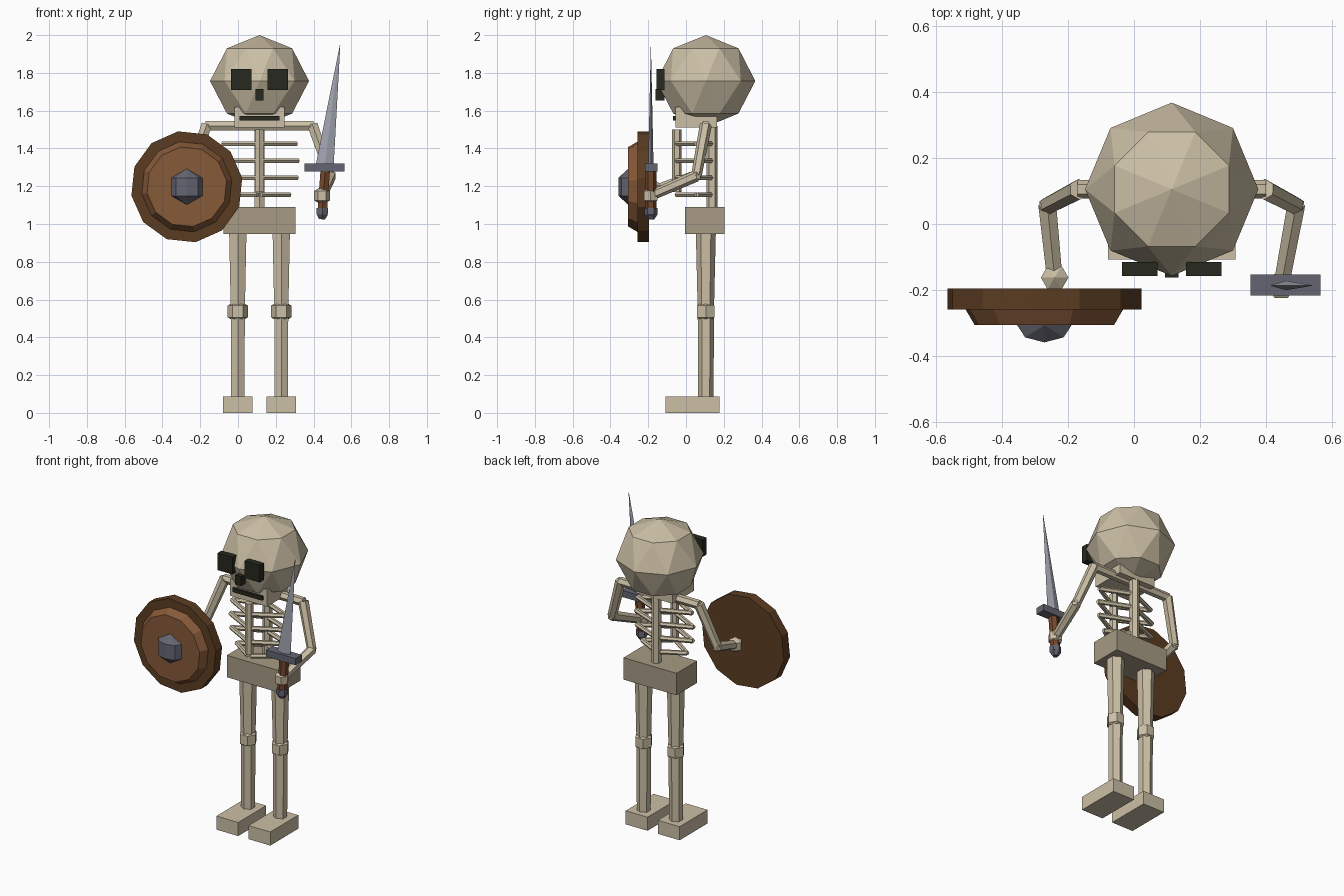
import bpy, bmesh, math
from mathutils import Vector, Matrix

if "Cube" in bpy.data.objects:
    bpy.data.objects.remove(bpy.data.objects["Cube"])

CX, CY = 0.114, 0.105  # body centre line


def material(name, col):
    m = bpy.data.materials.new(name)
    m.diffuse_color = (*col, 1)
    m.use_nodes = True
    m.node_tree.nodes["Principled BSDF"].inputs["Base Color"].default_value = m.diffuse_color
    return m


BONE = material("bone", (0.60, 0.52, 0.375))
PELVIS = material("dark bone", (0.385, 0.325, 0.23))
DARK = material("socket black", (0.02, 0.021, 0.013))
RIM = material("dark wood", (0.105, 0.046, 0.016))
WOOD = material("wood", (0.24, 0.10, 0.04))
GRIP = material("grip leather", (0.18, 0.065, 0.025))
IRON = material("iron", (0.13, 0.13, 0.17))
STEEL = material("steel", (0.36, 0.38, 0.44))


def finish(name, bm, mat):
    bmesh.ops.recalc_face_normals(bm, faces=bm.faces[:])
    me = bpy.data.meshes.new(name)
    bm.to_mesh(me)
    bm.free()
    me.materials.append(mat)
    ob = bpy.data.objects.new(name, me)
    bpy.context.collection.objects.link(ob)
    return ob


def box(name, lo, hi, mat):
    bm = bmesh.new()
    lo, hi = Vector(lo), Vector(hi)
    m = Matrix.Translation((lo + hi) / 2) @ Matrix.Diagonal((*(hi - lo), 1))
    bmesh.ops.create_cube(bm, size=1, matrix=m)
    return finish(name, bm, mat)


def add_tube(bm, p, q, r1, r2, sides=6, turn=0.0, flat=1.0):
    """Tapered prism from p to q; its first corner points along y (or z)."""
    p, q = Vector(p), Vector(q)
    d = (q - p).normalized()
    ref = Vector((0, 1, 0)) if abs(d.y) < 0.8 else Vector((0, 0, 1))
    u = (ref - d * ref.dot(d)).normalized()
    v = d.cross(u)
    rings = []
    for c, r in ((p, r1), (q, r2)):
        rings.append([bm.verts.new(c + r * (flat * u * math.cos(a) + v * math.sin(a)))
                      for a in (turn + 2 * math.pi * i / sides for i in range(sides))])
    for i in range(sides):
        j = (i + 1) % sides
        bm.faces.new((rings[0][i], rings[0][j], rings[1][j], rings[1][i]))
    bm.faces.new(rings[0])
    bm.faces.new(rings[1])


def tube(name, p, q, r1, r2, mat, **kw):
    bm = bmesh.new()
    add_tube(bm, p, q, r1, r2, **kw)
    return finish(name, bm, mat)


def ball(name, c, size, mat, seg=6, rings=3):
    bm = bmesh.new()
    m = Matrix.Translation(c) @ Matrix.Diagonal((*size, 1)) @ Matrix.Rotation(math.pi / 2, 4, 'Z')
    bmesh.ops.create_uvsphere(bm, u_segments=seg, v_segments=rings, radius=1, matrix=m)
    return finish(name, bm, mat)


# Skull: faceted ball with alternating eight-sided rings
bm = bmesh.new()
for z, r, off in ((2.0, 0, 0), (1.93, 0.187, 0.5), (1.757, 0.262, 0), (1.585, 0.187, 0.5), (1.514, 0, 0)):
    for i in range(8 if r else 1):
        a = (i + off) * math.pi / 4
        bm.verts.new((CX + r * math.cos(a), CY + r * math.sin(a), z))
bmesh.ops.convex_hull(bm, input=bm.verts[:])
finish("skull", bm, BONE)

# Face
box("jaw", (CX - 0.133, -0.055, 1.51), (CX + 0.133, 0.165, 1.62), BONE)
box("nose", (CX - 0.021, -0.162, 1.653), (CX + 0.021, -0.115, 1.715), DARK)
box("mouth", (CX - 0.106, -0.07, 1.547), (CX + 0.106, -0.05, 1.573), DARK)

# Torso
tube("spine", (CX, 0.138, 1.08), (CX, 0.138, 1.52), 0.03, 0.03, BONE)
tube("sternum", (CX, -0.048, 1.17), (CX, -0.048, 1.50), 0.025, 0.025, BONE)
tube("collar_bone", (CX - 0.285, CY, 1.52), (CX + 0.285, CY, 1.52), 0.028, 0.028, BONE)
box("pelvis", (CX - 0.19, -0.005, 0.948), (CX + 0.19, 0.205, 1.09), PELVIS)

for s, side in ((-1, "left"), (1, "right")):
    # Eye sockets
    ex = CX + s * 0.097
    box(side + "_eye", (ex - 0.054, -0.157, 1.71), (ex + 0.054, -0.115, 1.82), DARK)

    # Ribs: bent bars from the spine out and round to the sternum
    bm = bmesh.new()
    for z, w in ((1.425, 0.195), (1.335, 0.205), (1.245, 0.20), (1.155, 0.16)):
        path = [(CX, 0.138, z), (CX + s * w, 0.055, z), (CX + s * 0.01, -0.048, z)]
        for p, q in zip(path, path[1:]):
            add_tube(bm, p, q, 0.015, 0.015)
    finish(side + "_ribs", bm, BONE)

    # Legs
    lx = CX + s * 0.115
    tube(side + "_thigh", (lx, CY, 0.96), (lx, CY, 0.54), 0.053, 0.043, BONE)
    ball(side + "_knee", (lx, CY, 0.537), (0.062, 0.062, 0.062), BONE)
    tube(side + "_shin", (lx, CY, 0.54), (lx, CY, 0.08), 0.043, 0.041, BONE)
    box(side + "_foot", (lx - 0.078, -0.108, 0), (lx + 0.078, 0.178, 0.088), BONE)

    # Arms
    shoulder = (CX + s * 0.28, CY, 1.525)
    elbow = (CX + s * 0.376, 0.055, 1.255)
    hand = (0.445, -0.187, 1.15) if s > 0 else (-0.24, -0.162, 1.18)
    tube(side + "_upper_arm", shoulder, elbow, 0.032, 0.028, BONE)
    tube(side + "_forearm", elbow, hand, 0.031, 0.027, BONE)
    ball(side + "_elbow", elbow, (0.03, 0.03, 0.032), BONE)
    ball(side + "_hand", hand, (0.048, 0.048, 0.05), BONE)

# Shield: rim disc, raised centre and boss
SX, SZ = -0.271, 1.197
turn = math.radians(9)
tube("shield_rim", (SX, -0.195, SZ), (SX, -0.258, SZ), 0.297, 0.297, RIM, sides=12, turn=turn)
tube("shield_face", (SX, -0.25, SZ), (SX, -0.306, SZ), 0.246, 0.213, WOOD, sides=12, turn=turn)
ball("shield_boss", (SX, -0.306, SZ), (0.095, 0.06, 0.095), IRON, seg=8)

# Sword
SY = -0.186
tube("sword_pommel_top", (0.446, SY, 1.05), (0.447, SY, 1.085), 0.035, 0.035, IRON)
tube("sword_pommel_tip", (0.445, SY, 1.025), (0.446, SY, 1.05), 0.018, 0.035, IRON)
tube("sword_grip", (0.447, SY, 1.08), (0.462, SY, 1.285), 0.029, 0.029, GRIP)
box("sword_guard", (0.352, -0.216, 1.277), (0.564, -0.152, 1.32), IRON)
tube("sword_blade", (0.458, SY, 1.30), (0.54, SY, 1.945), 0.048, 0.0015, STEEL, sides=4, flat=0.3)
